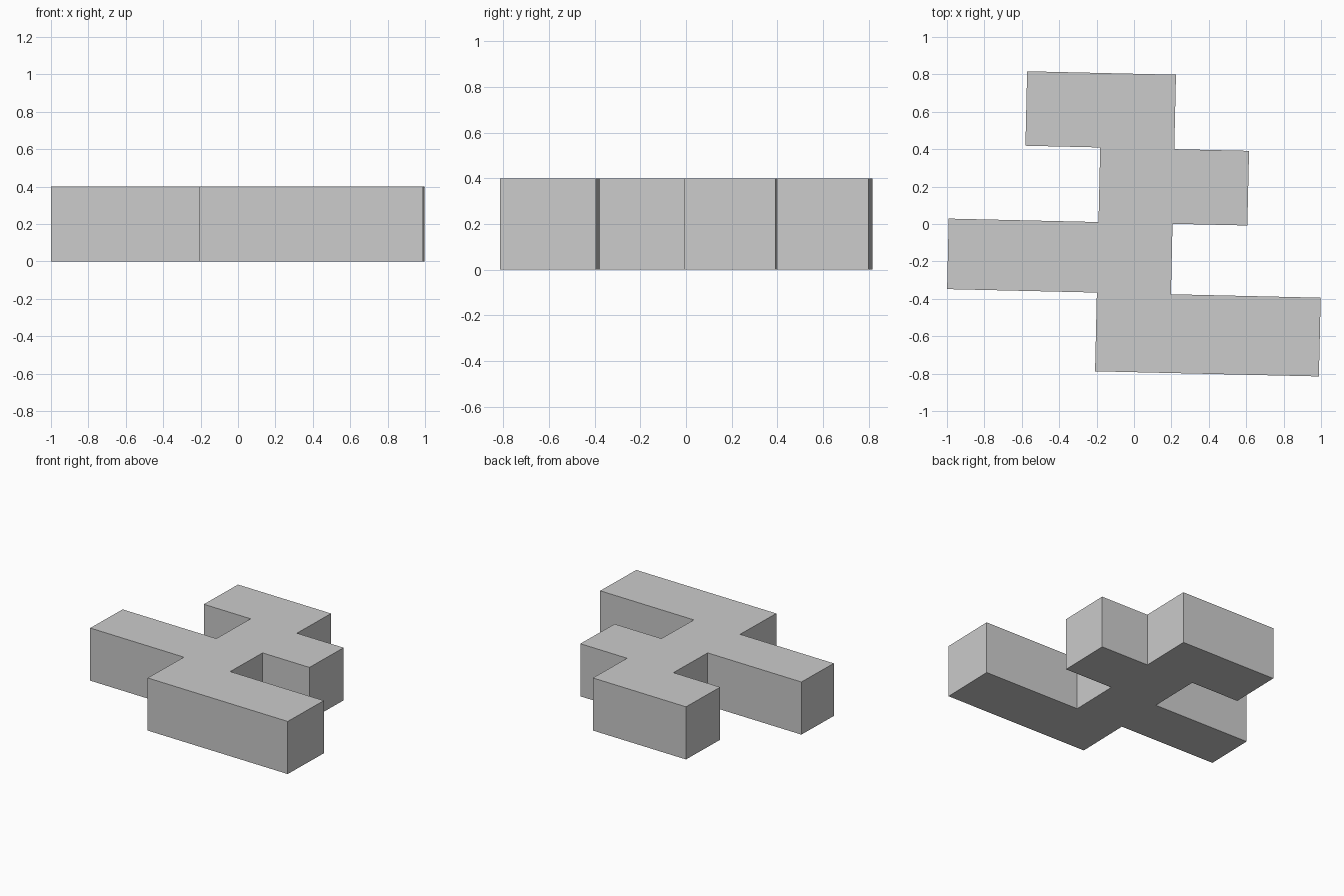
import bpy, bmesh
from math import radians
from mathutils import Matrix

if "Cube" in bpy.data.objects:
    bpy.data.objects.remove(bpy.data.objects["Cube"])

HEIGHT = 0.40
# Grid lines of the stepped plan
x0, x1, x2, x3, x4, x5 = -0.991, -0.590, -0.190, 0.206, 0.606, 1.007
y0, y1, y2, y3, y4 = -0.792, -0.371, 0.006, 0.405, 0.803

# Outline: base bar, left arm, right stub and top bar on a central spine
outline = [
    (x2, y0), (x5, y0), (x5, y1), (x3, y1),
    (x3, y2), (x4, y2), (x4, y3), (x3, y3),
    (x3, y4), (x1, y4), (x1, y3), (x2, y3),
    (x2, y2), (x0, y2), (x0, y1), (x2, y1),
]

# Extrude the outline and turn it slightly clockwise
bm = bmesh.new()
face = bm.faces.new([bm.verts.new((x, y, 0)) for x, y in outline])
ext = bmesh.ops.extrude_face_region(bm, geom=[face], use_keep_orig=True)
top = [v for v in ext["geom"] if isinstance(v, bmesh.types.BMVert)]
bmesh.ops.translate(bm, verts=top, vec=(0, 0, HEIGHT))
bmesh.ops.recalc_face_normals(bm, faces=bm.faces)
bmesh.ops.transform(bm, matrix=Matrix.Rotation(radians(-1.32), 4, 'Z'), verts=bm.verts)

mesh = bpy.data.meshes.new("stepped_block")
bm.to_mesh(mesh)
bm.free()
bpy.context.collection.objects.link(bpy.data.objects.new("stepped_block", mesh))
